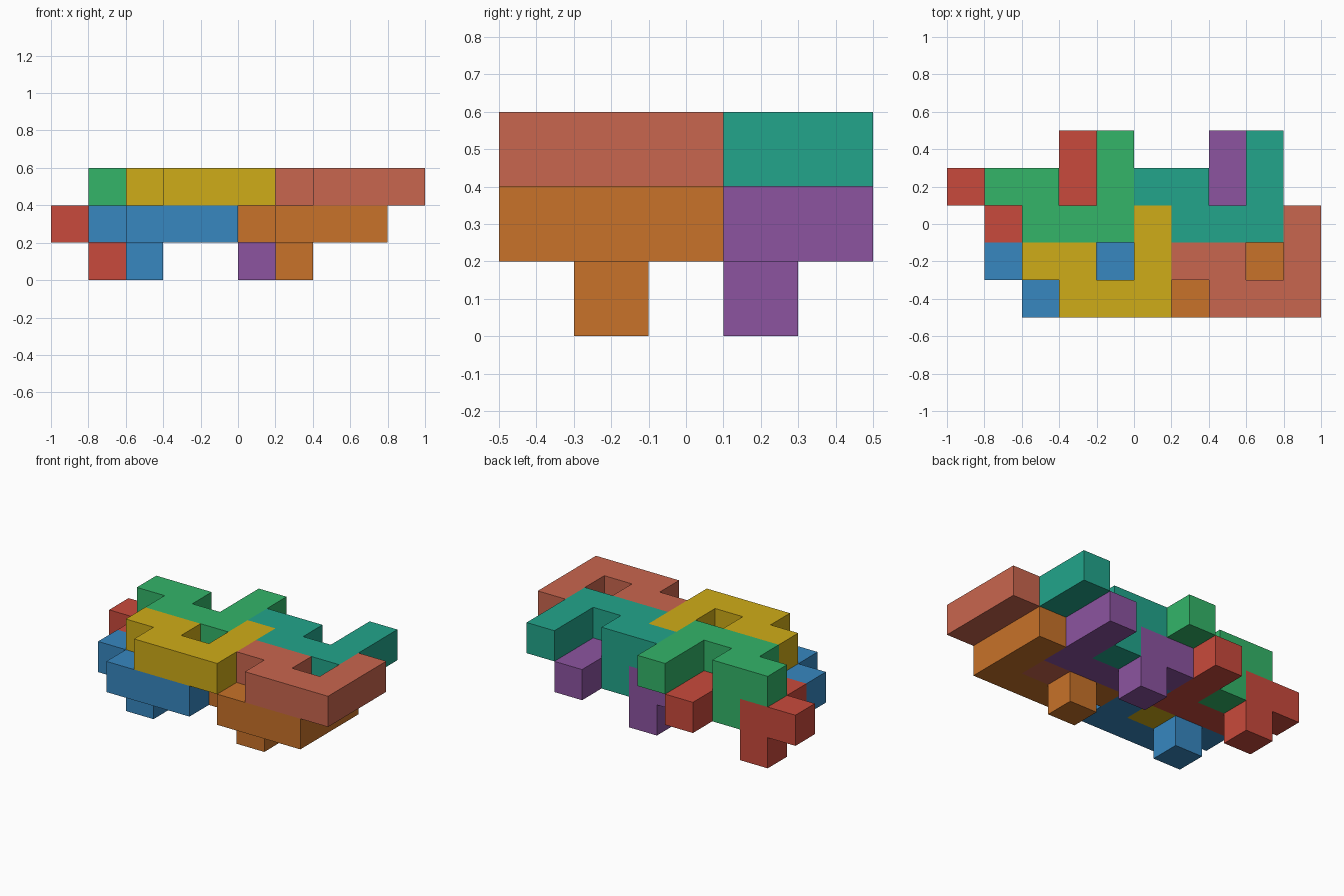
import bpy, bmesh
from mathutils import Vector

if "Cube" in bpy.data.objects:
    bpy.data.objects.remove(bpy.data.objects["Cube"])

S = 0.2  # cube edge
# Eight-cube tile: seven flat cubes plus one peg below
CELLS = [(0, 0, 0), (1, 0, 0), (1, -1, 0), (2, -1, 0), (3, -1, 0),
         (3, 0, 0), (3, 1, 0), (1, 0, -1)]


def linear(hex_code):
    rgb = [int(hex_code[i:i + 2], 16) / 255 for i in (0, 2, 4)]
    return [c / 12.92 if c <= 0.04045 else ((c + 0.055) / 1.055) ** 2.4 for c in rgb] + [1]


def tile(name, cell, colour):
    bm = bmesh.new()
    # Outer cube faces only, merged into one closed skin
    for c in CELLS:
        for axis in range(3):
            for side in (-1, 1):
                n = [0, 0, 0]
                n[axis] = side
                if tuple(a + b for a, b in zip(c, n)) in CELLS:
                    continue
                u, v = (axis + 1) % 3, (axis + 2) % 3
                verts = []
                for a, b in ((0, 0), (1, 0), (1, 1), (0, 1))[::side]:
                    p = Vector(c)
                    p[axis] += (side + 1) / 2
                    p[u] += a
                    p[v] += b
                    verts.append(bm.verts.new(p * S))
                bm.faces.new(verts)
    bmesh.ops.remove_doubles(bm, verts=bm.verts, dist=0.001)
    bmesh.ops.dissolve_limit(bm, angle_limit=0.01, verts=bm.verts, edges=bm.edges)
    mesh = bpy.data.meshes.new(name)
    bm.to_mesh(mesh)
    bm.free()
    mat = bpy.data.materials.new(name + "_colour")
    mat.diffuse_color = linear(colour)
    mat.use_nodes = True
    mat.node_tree.nodes["Principled BSDF"].inputs["Base Color"].default_value = mat.diffuse_color
    mesh.materials.append(mat)
    obj = bpy.data.objects.new(name, mesh)
    obj.location = (-1 + S * cell[0], -0.5 + S * cell[1], S * cell[2])
    bpy.context.collection.objects.link(obj)


# Four tiles per layer; the upper layer is shifted one cube right and up
SPOTS = [("back_left", 0, 3, "C94A3C", "33B569"),
         ("front_left", 1, 1, "3787C0", "CFAC18"),
         ("back_right", 4, 3, "8C54A0", "22A58B"),
         ("front_right", 5, 1, "C87229", "C9664E")]
for spot, i, j, low, high in SPOTS:
    tile("lower_tile_" + spot, (i, j, 1), low)
    tile("upper_tile_" + spot, (i + 1, j, 2), high)
